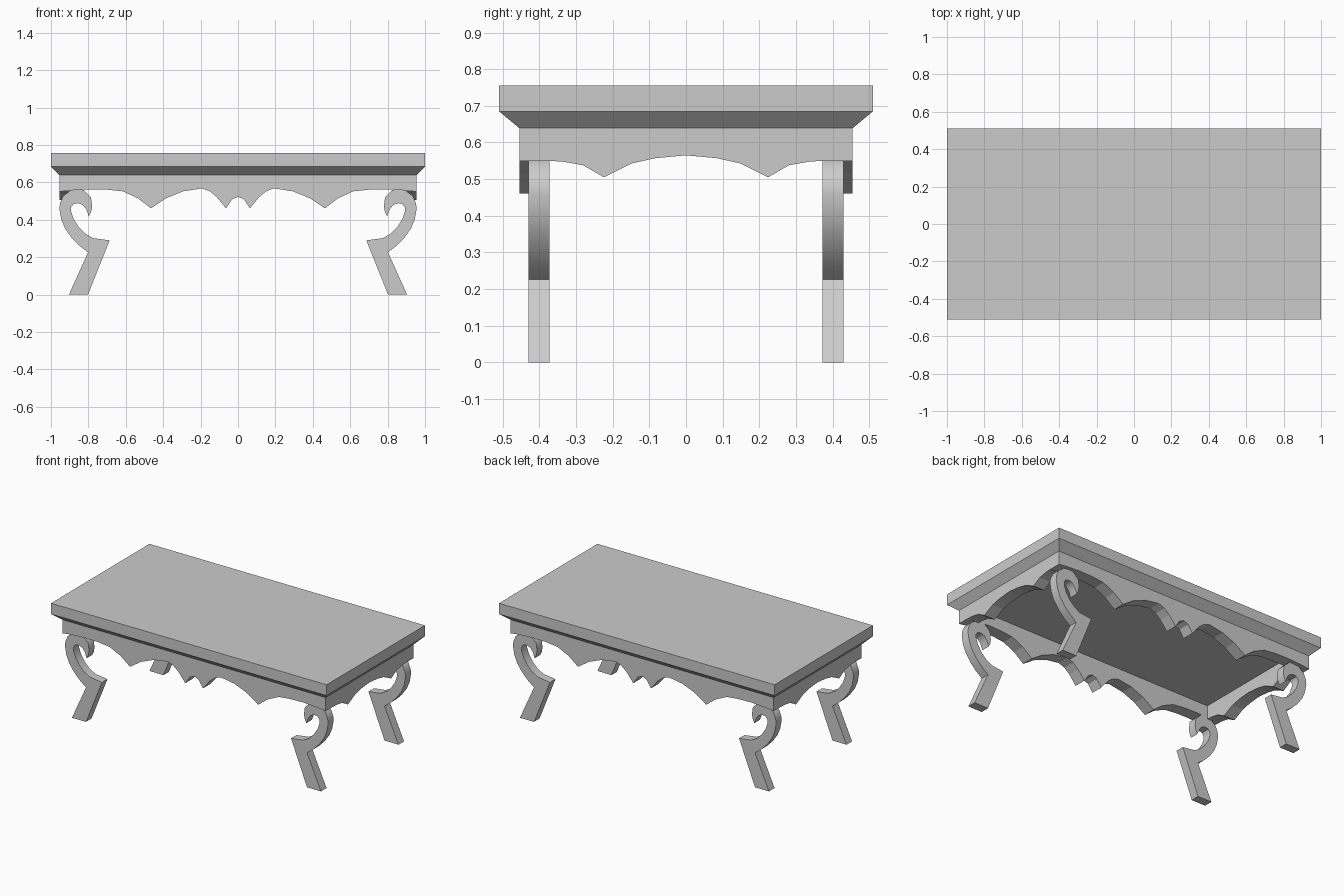
import bpy, bmesh, math
from mathutils import Vector

if "Cube" in bpy.data.objects:
    bpy.data.objects.remove(bpy.data.objects["Cube"])


def finish(name, bm):
    bmesh.ops.recalc_face_normals(bm, faces=bm.faces)
    me = bpy.data.meshes.new(name)
    bm.to_mesh(me)
    bm.free()
    ob = bpy.data.objects.new(name, me)
    bpy.context.collection.objects.link(ob)
    return ob


def extrude_profile(name, points, depth):
    """Extrude a closed outline of 3D points along the depth vector."""
    bm = bmesh.new()
    face = bm.faces.new([bm.verts.new(p) for p in points])
    new = bmesh.ops.extrude_face_region(bm, geom=[face])["geom"]
    # keep the starting face so the solid is closed
    verts = [v for v in new if isinstance(v, bmesh.types.BMVert)]
    bmesh.ops.translate(bm, verts=verts, vec=Vector(depth))
    return finish(name, bm)


def mirrored(half):
    """Half profile from the end to the centre -> full profile."""
    return half + [(-u, z) for u, z in reversed(half[:-1])]


# Table top: rectangular slab with a sloped underside moulding
TOP = 0.639
bm = bmesh.new()
rings = []
for x, y, z in [(0.955, 0.455, TOP), (1.0, 0.51, 0.685), (1.0, 0.51, 0.756)]:
    rings.append([bm.verts.new((sx * x, sy * y, z))
                  for sx, sy in ((-1, -1), (1, -1), (1, 1), (-1, 1))])
bm.faces.new(rings[0])
bm.faces.new(rings[-1])
for a, b in zip(rings, rings[1:]):
    for i in range(4):
        j = (i + 1) % 4
        bm.faces.new((a[i], a[j], b[j], b[i]))
finish("table_top", bm)

# Scalloped aprons: lower edge outlines, end to centre
THICK = 0.08
INNER = 0.455 - THICK
long_half = [(-.955, .55), (-.90, .557), (-.79, .563), (-.70, .561), (-.615, .552),
             (-.535, .515), (-.465, .461), (-.385, .515), (-.294, .552),
             (-.193, .568), (-.15, .552), (-.112, .520), (-.064, .461),
             (-.032, .509), (0, .523)]
short_half = [(-INNER, .55), (-.339, .548), (-.281, .538), (-.224, .505),
              (-.148, .543), (-.085, .557), (0, .565)]
long_edge = mirrored(long_half) + [(.955, TOP), (-.955, TOP)]
short_edge = mirrored(short_half) + [(INNER, TOP), (-INNER, TOP)]
for side, s in (("front", -1), ("back", 1)):
    extrude_profile(side + "_apron", [(u, s * .455, z) for u, z in long_edge],
                    (0, -s * THICK, 0))
for side, s in (("left", -1), ("right", 1)):
    extrude_profile(side + "_apron", [(s * .955, u, z) for u, z in short_edge],
                    (-s * THICK, 0, 0))

# Scroll legs: foot, knee, inner hook, then back down the outer curve
leg = [(.904, 0), (.802, 0), (.686, .290), (.775, .302), (.815, .325), (.85, .359),
       (.878, .402), (.892, .442), (.893, .465), (.88, .484), (.856, .489),
       (.83, .479), (.812, .457), (.797, .419), (.785, .444), (.78, .472),
       (.786, .521), (.824, .558), (.862, .566), (.898, .555), (.935, .527),
       (.952, .487), (.955, .457), (.945, .402), (.925, .354), (.89, .304),
       (.85, .263), (.802, .226)]
for end, sy in (("front", -1), ("back", 1)):
    for side, sx in (("left", -1), ("right", 1)):
        ob = extrude_profile(f"{end}_{side}_leg", [(sx * x, sy * .43, z) for x, z in leg],
                             (0, -sy * .057, 0))
        bpy.ops.object.select_all(action='DESELECT')
        bpy.context.view_layer.objects.active = ob
        ob.select_set(True)
        bpy.ops.object.shade_smooth_by_angle(angle=math.radians(40))
